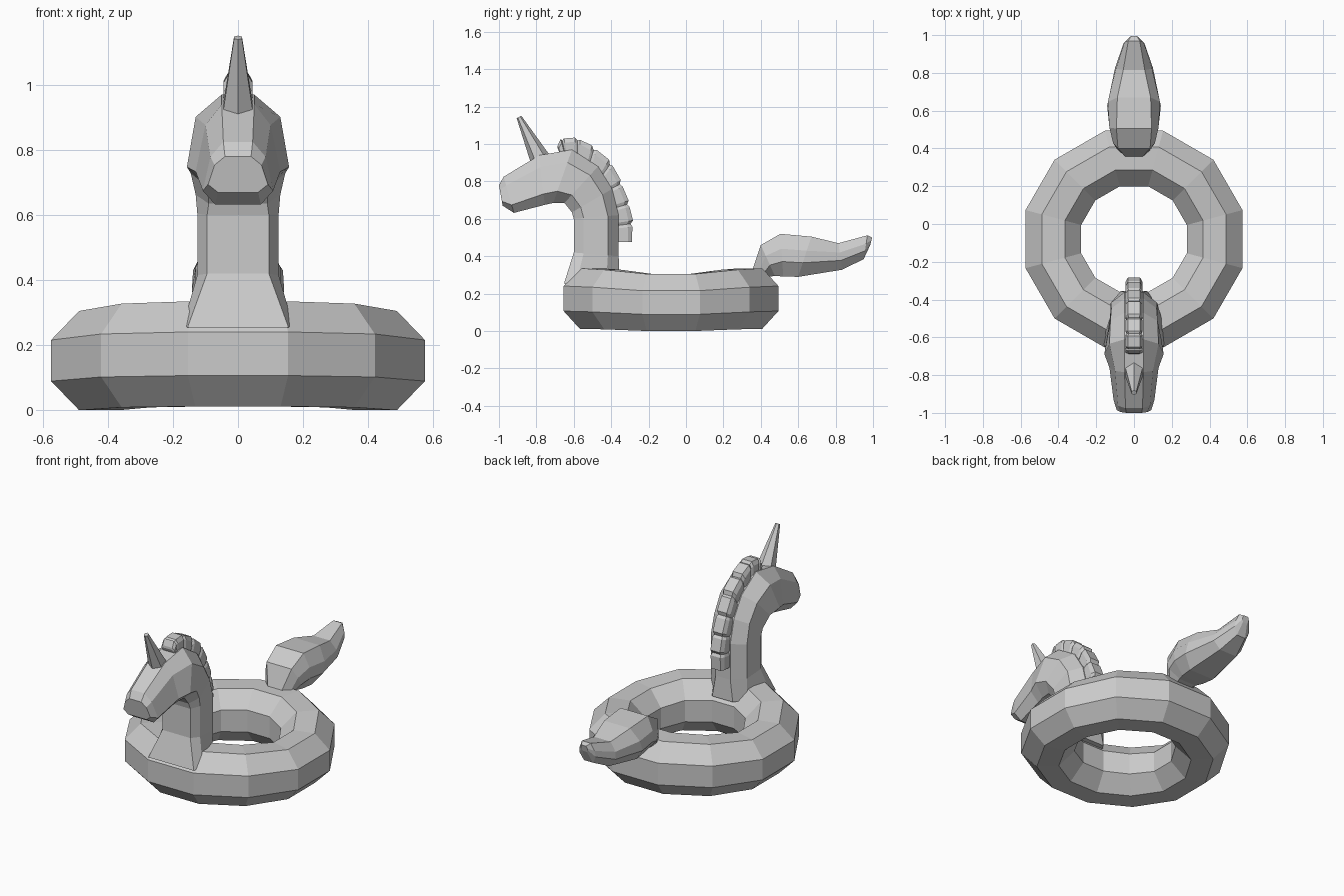
import bpy, bmesh, math
from mathutils import Vector

if "Cube" in bpy.data.objects:
    bpy.data.objects.remove(bpy.data.objects["Cube"])


def finish(name, bm):
    bmesh.ops.recalc_face_normals(bm, faces=bm.faces)
    me = bpy.data.meshes.new(name)
    bm.to_mesh(me)
    bm.free()
    ob = bpy.data.objects.new(name, me)
    bpy.context.collection.objects.link(ob)
    return ob


def bridge(bm, a, b):
    n = len(a)
    for i in range(n):
        bm.faces.new((a[i], a[(i + 1) % n], b[(i + 1) % n], b[i]))


def loft(name, stations, f1=0.22, f2=0.76):
    """Eight-sided symmetric loft; station = under point, over point (y, z), four half widths."""
    bm = bmesh.new()
    rings = []
    for p, q, widths in stations:
        p, q = Vector((0, *p)), Vector((0, *q))
        half = [(w, p.lerp(q, f)) for w, f in zip(widths, (0, f1, f2, 1))]
        pts = [(w, c.y, c.z) for w, c in half] + [(-w, c.y, c.z) for w, c in reversed(half)]
        rings.append([bm.verts.new(v) for v in pts])
    for a, b in zip(rings, rings[1:]):
        bridge(bm, a, b)
    bm.faces.new(rings[0])
    bm.faces.new(rings[-1])
    return finish(name, bm)


# Swim ring: 12 segments of an octagonal tube, slightly raised front and back
bm = bmesh.new()
rings = []
for i in range(12):
    a = math.radians(15 + 30 * i)
    lift = min(1, max(0, (abs(math.sin(a)) - 0.26) / 0.6))
    ring = []
    for k in range(8):
        b = math.radians(22.5 + 45 * k)
        r = 0.442 + 0.165 * math.cos(b)
        z = 0.153 + 0.021 * lift + (0.165 + 0.01 * lift) * math.sin(b)
        ring.append(bm.verts.new((r * math.cos(a), -0.08 + r * math.sin(a), z)))
    rings.append(ring)
for i in range(12):
    bridge(bm, rings[i], rings[(i + 1) % 12])
finish("swim_ring", bm)

# Neck and head
loft("neck_and_head", [
    ((-0.652, 0.255), (-0.355, 0.27), (.155, .17, .12, .07)),
    ((-0.60, 0.42), (-0.36, 0.40), (.095, .125, .123, .05)),
    ((-0.60, 0.60), (-0.36, 0.62), (.095, .125, .123, .05)),
    ((-0.61, 0.635), (-0.395, 0.76), (.09, .13, .12, .05)),
    ((-0.65, 0.685), (-0.47, 0.88), (.09, .145, .125, .05)),
    ((-0.71, 0.685), (-0.61, 0.97), (.085, .157, .13, .05)),
    ((-0.755, 0.675), (-0.785, 0.94), (.08, .13, .10, .05)),
    ((-0.92, 0.632), (-0.975, 0.825), (.07, .108, .085, .045)),
    ((-0.98, 0.67), (-1.0, 0.78), (.062, .092, .072, .04)),
])

# Mane: chunky tufts with stepped ends following the crest
outer = [(-.69, .985), (-.665, 1.03), (-.58, 1.03), (-.49, .98), (-.40, .90),
         (-.345, .79), (-.305, .68), (-.285, .575), (-.295, .46)]
inner = [(-.66, .92), (-.64, .92), (-.58, .92), (-.53, .85), (-.47, .80),
         (-.44, .74), (-.41, .65), (-.40, .56), (-.40, .46)]
stations = []
for i in range(8):
    for t, h in ((0.0, 0.90), (0.15, 1.0), (0.85, 1.04)):
        p = Vector(inner[i]).lerp(Vector(inner[i + 1]), t)
        q = Vector(outer[i]).lerp(Vector(outer[i + 1]), t)
        w = 0.045 * (0.85 if h < 0.95 else 1)
        stations.append((p, p + (q - p) * h, (w, w, w, w * 0.72)))
loft("mane", stations, 0.3, 0.8)

# Tail
loft("tail", [
    ((0.44, 0.29), (0.355, 0.325), (.05, .08, .08, .045)),
    ((0.475, 0.295), (0.40, 0.46), (.06, .115, .11, .085)),
    ((0.52, 0.292), (0.505, 0.52), (.075, .13, .13, .093)),
    ((0.60, 0.29), (0.67, 0.505), (.085, .142, .138, .088)),
    ((0.835, 0.328), (0.815, 0.47), (.06, .10, .095, .057)),
    ((0.95, 0.385), (0.97, 0.512), (.03, .055, .05, .03)),
    ((0.985, 0.46), (0.995, 0.50), (.015, .022, .022, .015)),
], 0.35, 0.65)

# Horn: tilted six-sided cone
base, tip = Vector((0, -0.77, 0.90)), Vector((0, -0.893, 1.145))
bpy.ops.mesh.primitive_cone_add(vertices=6, radius1=0.058, radius2=0.014,
                                depth=(tip - base).length, location=(base + tip) / 2,
                                rotation=(tip - base).to_track_quat('Z', 'Y').to_euler())
bpy.context.object.name = "horn"
